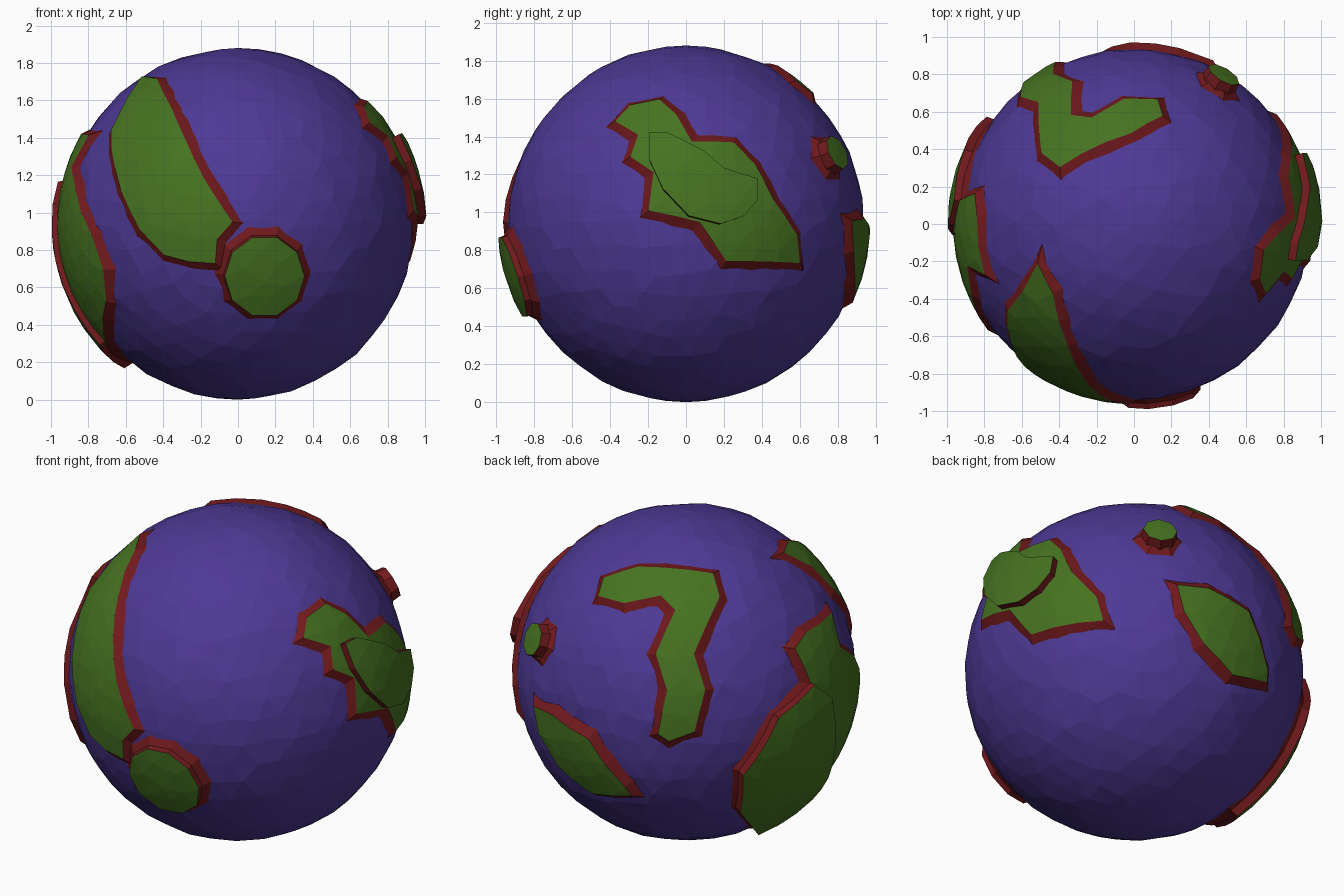
import bpy, bmesh, random
from math import sin, cos, pi, radians, hypot, acos
from mathutils import Vector, geometry

if "Cube" in bpy.data.objects:
    bpy.data.objects.remove(bpy.data.objects["Cube"])

random.seed(4)
R, CZ = 0.94, 0.94


def material(name, rgb):
    m = bpy.data.materials.new(name)
    m.diffuse_color = (*rgb, 1)
    m.use_nodes = True
    m.node_tree.nodes["Principled BSDF"].inputs["Base Color"].default_value = m.diffuse_color
    return m


SEA = material("sea_purple", (0.075, 0.041, 0.30))
GRASS = material("grass_green", (0.061, 0.17, 0.015))
SHORE = material("shore_red", (0.165, 0.010, 0.012))


def view(cam_az, elev):
    """Right, up and toward-viewer axes for a viewing direction."""
    a, e = radians(cam_az), radians(elev)
    d = Vector((cos(a) * cos(e), sin(a) * cos(e), sin(e)))
    right = Vector((-sin(a), cos(a), 0))
    return right, d.cross(right), d


FRONT, RIGHT = view(-90, 0), view(0, 0)
BACK_LEFT, BACK_RIGHT_LOW = view(126, 25), view(54, -25)
LEFT = (Vector((0, 1, 0)), Vector((0, 0, 1)), Vector((-1, 0, 0)))


def circle(cx, cy, rx, ry, n):
    return [(cx + rx * cos(2 * pi * i / n), cy + ry * sin(2 * pi * i / n)) for i in range(n)]


def inside(p, poly):
    hit = False
    for a, b in zip(poly, poly[1:] + poly[:1]):
        if (a.y > p.y) != (b.y > p.y) and p.x < a.x + (p.y - a.y) * (b.x - a.x) / (b.y - a.y):
            hit = not hit
    return hit


def offset(poly, w):
    """Mitred outward offset of a counter-clockwise outline."""
    out = []
    for i, p in enumerate(poly):
        d0 = (p - poly[i - 1]).normalized()
        d1 = (poly[(i + 1) % len(poly)] - p).normalized()
        n0, n1 = Vector((d0.y, -d0.x)), Vector((d1.y, -d1.x))
        m = (n0 + n1).normalized()
        out.append(p + m * w * min(1.8, 1 / max(0.1, m.dot(n0))))
    return out


def land(name, axes, outline, top, width, base=0.93):
    """Land patch: green top at radius top, red slope falling to radius base."""
    r, u, d = axes
    dirs = []
    for x, y in outline:
        w = max(0, 0.955 ** 2 - x * x - y * y) ** 0.5
        dirs.append((r * x + u * y + d * w).normalized())
    # flatten the outline around its own centre
    n = sum(dirs, Vector()).normalized()
    tx = n.orthogonal().normalized()
    ty = n.cross(tx)
    flat = []
    for v in dirs:
        t = Vector((v.dot(tx), v.dot(ty)))
        flat.append(t.normalized() * acos(max(-1, min(1, v.dot(n)))))
    if sum(a.x * b.y - a.y * b.x for a, b in zip(flat, flat[1:] + flat[:1])) < 0:
        flat.reverse()
    inner = []
    for a, b in zip(flat, flat[1:] + flat[:1]):
        k = max(1, round((b - a).length / 0.15))
        inner += [a.lerp(b, i / k) for i in range(k)]
    outer = offset(inner, width)
    # loose inner points give the faceted top
    s, extra = 0.13, []
    for i in range(-8, 9):
        for j in range(-8, 9):
            p = Vector(((i + 0.5 * (j % 2)) * s, j * s * 0.87))
            p += Vector((random.uniform(-.02, .02), random.uniform(-.02, .02)))
            near = [p] + [p + Vector(o) for o in ((.04, 0), (-.04, 0), (0, .04), (0, -.04))]
            if all(inside(q, inner) for q in near):
                extra.append(p)
    k = len(inner)
    loops = [list(range(k)), list(range(k, 2 * k))]
    vs, _, fs, ov, _, of = geometry.delaunay_2d_cdt(inner + outer + extra, [], loops, 1, 1e-5)
    bm = bmesh.new()
    bv = []
    for p, src in zip(vs, ov):
        low = not src or all(k <= q < 2 * k for q in src)
        a = p.length
        t = p.normalized() if a > 1e-6 else Vector((0, 0))
        v = n * cos(a) + (tx * t.x + ty * t.y) * sin(a)
        bv.append(bm.verts.new(v * (base if low else top)))
    for f, src in zip(fs, of):
        if src:
            face = bm.faces.new([bv[i] for i in f])
            face.material_index = 0 if 0 in src else 1
            face.normal_update()
            if face.normal.dot(face.calc_center_median()) < 0:
                face.normal_flip()
    finish(name, bm, (GRASS, SHORE))


def finish(name, bm, mats):
    me = bpy.data.meshes.new(name)
    bm.to_mesh(me)
    bm.free()
    for m in mats:
        me.materials.append(m)
    ob = bpy.data.objects.new(name, me)
    ob.location.z = CZ
    bpy.context.collection.objects.link(ob)


# ocean globe with slightly irregular facets
bm = bmesh.new()
bmesh.ops.create_icosphere(bm, subdivisions=4, radius=R)
for v in bm.verts:
    if abs(v.co.z) < 0.93:
        j = Vector([random.uniform(-.025, .025) for _ in range(3)])
        v.co = (v.co + j).normalized() * (R + random.uniform(-.006, .003))
finish("ocean_globe", bm, (SEA,))

# front continent and its round plateau
land("front_continent", FRONT, [
    (-.51, .78), (-.43, .77), (-.35, .61), (-.28, .45), (-.18, .24), (-.03, .01),
    (-.11, -.08), (-.12, -.21), (-.26, -.20), (-.39, -.165), (-.52, -.03),
    (-.62, .18), (-.67, .40), (-.67, .50), (-.59, .66)], 0.965, 0.065)
land("round_base", FRONT, circle(.137, -.27, .215, .22, 10), 0.965, 0.06)
land("round_plateau", FRONT, circle(.137, -.27, .205, .21, 10), 0.995, 0.02)

# left continent and raised plateau
land("left_continent", LEFT, [
    (-.267, .468), (-.22, .30), (-.38, .18), (-.56, -.06), (-.59, -.245), (-.51, -.41),
    (-.15, -.65), (.16, -.73), (.47, -.457), (.54, -.197), (.37, .105), (.123, .217),
    (.16, .426), (.042, .473)], 0.968, 0.065)
land("left_plateau", LEFT, [
    (.123, .217), (0, .10), (-.05, -.19), (-.13, -.45), (-.16, -.62), (.16, -.74),
    (.48, -.457), (.55, -.197), (.38, .11)], 0.997, 0.02)

# zigzag continent on the upper back
land("zigzag_continent", BACK_LEFT, [
    (-.49, .42), (-.46, .52), (-.27, .58), (.14, .54), (.175, .41), (.03, .10),
    (.09, -.10), (.03, -.33), (-.11, -.38), (-.17, -.34), (-.12, -.10), (-.18, .10),
    (-.07, .34), (-.15, .42), (-.35, .38)], 0.965, 0.065)

# small raised island at the back right
knob = view(59, 22)
land("small_island_base", knob, circle(0, 0, .10, .10, 6), 0.96, 0.05)
land("small_island_top", knob, circle(0, 0, .09, .09, 8), 1.01, 0.015)

# lower back island
land("back_island", BACK_RIGHT_LOW, [
    (.17, .41), (.35, .40), (.575, .29), (.69, -.02), (.69, -.09), (.49, -.07),
    (.32, .09), (.21, .26)], 0.972, 0.065)

# right continent and thin raised plate
land("right_continent", RIGHT, [
    (-.37, .535), (-.25, .465), (-.29, .35), (-.17, .27), (-.195, .07), (.07, .01),
    (.21, -.195), (.595, -.205), (.58, -.06), (.46, .12), (.36, .31), (.25, .425),
    (.03, .43), (-.05, .57), (-.14, .65), (-.29, .62)], 0.965, 0.065)
land("right_plateau", RIGHT, [
    (-.185, .455), (-.10, .46), (.09, .365), (.19, .28), (.36, .225), (.36, .12),
    (.29, .04), (.175, 0), (.015, .04), (-.115, .175), (-.185, .325)], 1.008, 0.006)
